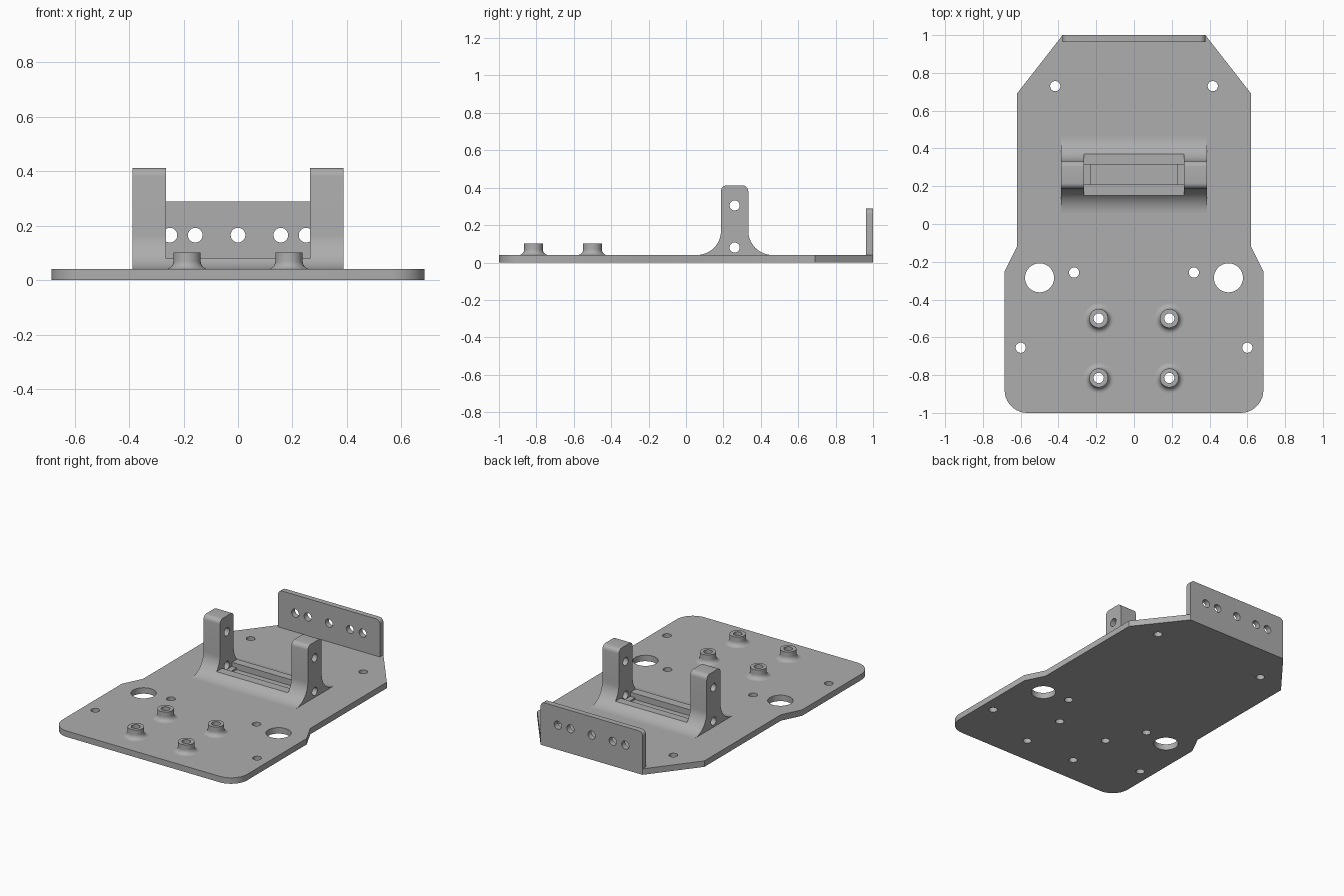
import bpy, bmesh
from math import sin, cos, pi, radians
from mathutils import Matrix, Vector

cube = bpy.data.objects.get("Cube")
if cube:
    bpy.data.objects.remove(cube, do_unlink=True)

grey = bpy.data.materials.new("matte grey")
grey.use_nodes = True
COLOUR = (0.42, 0.42, 0.42, 1)
grey.diffuse_color = COLOUR
grey.node_tree.nodes["Principled BSDF"].inputs["Base Color"].default_value = COLOUR

T = 0.04      # plate thickness
HOLE = 0.027  # screw hole radius


def make(name, bm):
    bmesh.ops.recalc_face_normals(bm, faces=bm.faces)
    mesh = bpy.data.meshes.new(name)
    bm.to_mesh(mesh)
    bm.free()
    mesh.materials.append(grey)
    ob = bpy.data.objects.new(name, mesh)
    bpy.context.collection.objects.link(ob)
    return ob


def arc(cx, cy, r, a0, a1, n=10):
    steps = [radians(a0 + (a1 - a0) * i / n) for i in range(n + 1)]
    return [(cx + r * cos(a), cy + r * sin(a)) for a in steps]


def prism(name, pts, place, lo, hi):
    """Extrude a 2D outline; place(u, v, w) gives the 3D point."""
    bm = bmesh.new()
    face = bm.faces.new([bm.verts.new(place(u, v, lo)) for u, v in pts])
    out = bmesh.ops.extrude_face_region(bm, geom=[face])
    moved = [g for g in out["geom"] if isinstance(g, bmesh.types.BMVert)]
    shift = Vector(place(0, 0, hi)) - Vector(place(0, 0, lo))
    bmesh.ops.translate(bm, verts=moved, vec=shift)
    return make(name, bm)


def drill(ob, holes, axis, depth=2):
    """Cut round holes, each (centre, radius), along one axis."""
    bm = bmesh.new()
    turn = {"X": Matrix.Rotation(pi / 2, 4, "Y"), "Y": Matrix.Rotation(pi / 2, 4, "X"),
            "Z": Matrix.Identity(4)}[axis]
    for centre, r in holes:
        bmesh.ops.create_cone(bm, cap_ends=True, segments=32, radius1=r, radius2=r,
                              depth=depth, matrix=Matrix.Translation(centre) @ turn)
    cut(ob, make("cutter", bm))


def carve(ob, x, y0, y1, z0, z1):
    """Cut a box that is symmetric in x."""
    bm = bmesh.new()
    size = Matrix.Diagonal((2 * x, y1 - y0, z1 - z0, 1))
    place = Matrix.Translation((0, (y0 + y1) / 2, (z0 + z1) / 2))
    bmesh.ops.create_cube(bm, size=1, matrix=place @ size)
    cut(ob, make("cutter", bm))


def cut(ob, cutter):
    cutter.hide_render = True
    mod = ob.modifiers.new("cut", "BOOLEAN")
    mod.operation, mod.solver, mod.object = "DIFFERENCE", "EXACT", cutter
    bpy.context.view_layer.objects.active = ob
    bpy.ops.object.modifier_apply(modifier=mod.name)
    bpy.data.objects.remove(cutter, do_unlink=True)


def smooth(ob):
    bpy.ops.object.select_all(action="DESELECT")
    ob.select_set(True)
    bpy.context.view_layer.objects.active = ob
    bpy.ops.object.shade_smooth_by_angle(angle=radians(30))


def mirrored(pts):
    return pts + [(-x, y) for x, y in reversed(pts)]


# Base plate with its stepped outline
half = arc(0.565, -0.88, 0.12, -90, 0) + [(0.685, -0.25), (0.62, -0.12), (0.62, 0.69), (0.378, 1)]
plate = prism("base_plate", mirrored(half), lambda u, v, w: (u, v, w), 0, T)
posts = [(0.187, -0.5), (0.187, -0.815)]
spots = [(p, HOLE) for p in posts + [(0.417, 0.73), (0.317, -0.257), (0.6, -0.655)]]
spots.append(((0.5, -0.285), 0.077))
drill(plate, [((s * x, y, 0), r) for (x, y), r in spots for s in (-1, 1)], "Z")
smooth(plate)

# Back wall with a row of holes
half = [(0.378, T)] + arc(0.348, 0.258, 0.03, 0, 90, 6)
wall = prism("back_wall", mirrored(half), lambda u, v, w: (u, w, v), 0.963, 1)
drill(wall, [((x, 1, 0.165), HOLE) for x in (-0.25, -0.157, 0, 0.157, 0.25)], "Y", 0.5)
smooth(wall)

# Hinge bracket: a flared profile, cleared in the middle to leave two uprights
MID, W, R = 0.26, 0.073, 0.13
half = arc(W + R, T + R, R, 270, 180, 14) + arc(W - 0.03, 0.382, 0.03, 0, 90, 6)
bracket = prism("hinge_bracket", mirrored(half), lambda u, v, w: (w, MID + u, v), -0.387, 0.387)
carve(bracket, 0.265, 0, 0.6, 0.08, 0.6)
carve(bracket, 0.265, 0.21, 0.315, 0.052, 0.3)
carve(bracket, 0.23, 0.21, 0.315, 0.02, 0.3)
drill(bracket, [((0, MID, z), HOLE) for z in (0.08, 0.305)], "X")
smooth(bracket)

# Hollow standoffs with flared feet, turned from one profile
profile = [(HOLE, T), (HOLE, 0.102), (0.05, 0.102)] + arc(0.08, T + 0.03, 0.03, 180, 270, 8)
for i, (px, py) in enumerate(posts):
    for side, s in (("left", 1), ("right", -1)):
        bm = bmesh.new()
        verts = [bm.verts.new((r, 0, z)) for r, z in profile]
        edges = [bm.edges.new(pair) for pair in zip(verts, verts[1:])]
        bmesh.ops.spin(bm, geom=verts + edges, cent=(0, 0, 0), axis=(0, 0, 1),
                       angle=2 * pi, steps=32, use_merge=True)
        bmesh.ops.remove_doubles(bm, verts=bm.verts, dist=0.0001)
        bmesh.ops.translate(bm, verts=bm.verts, vec=(s * px, py, 0))
        post = make(f"{side}_standoff_{i + 1}", bm)
        smooth(post)
